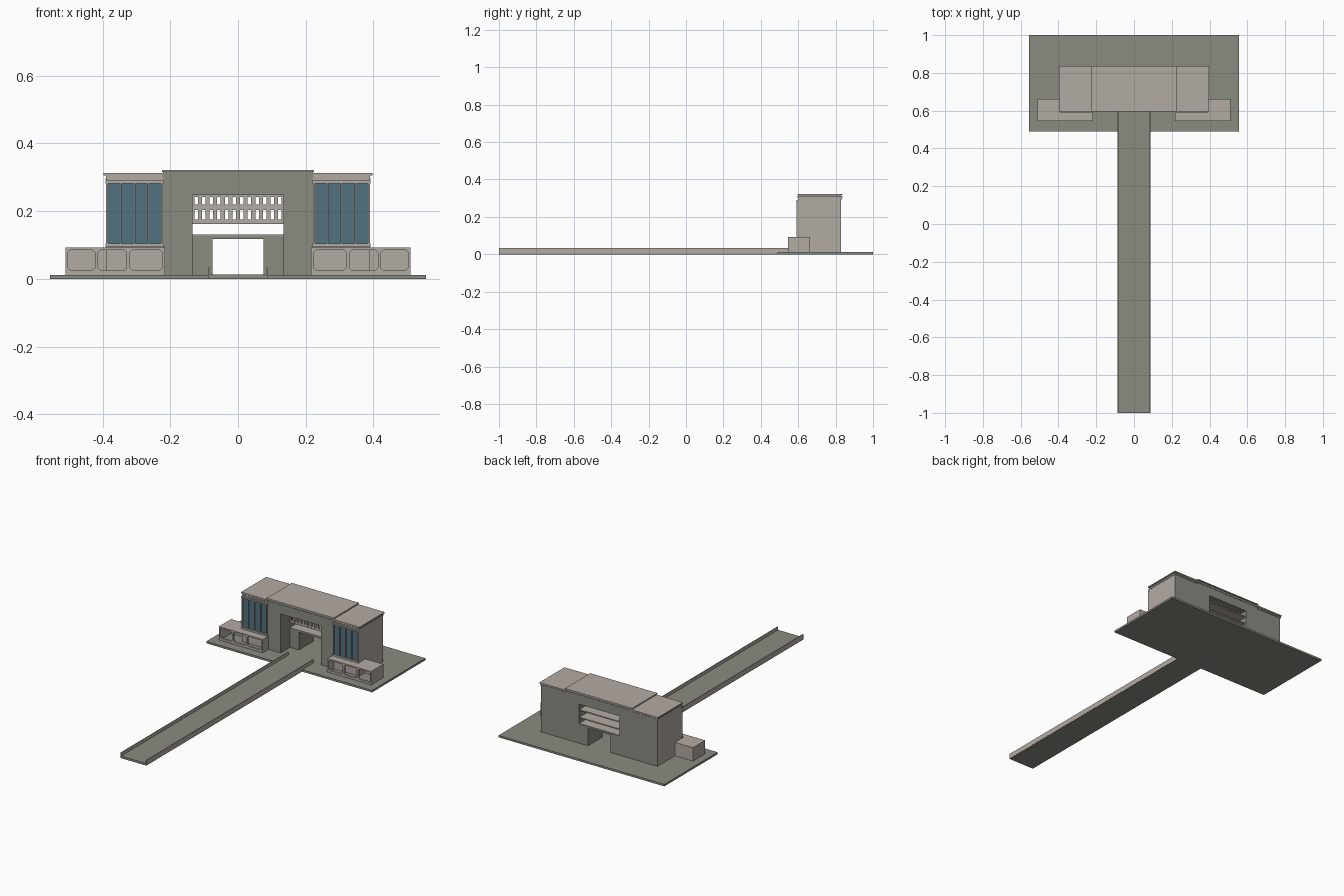
import bpy, bmesh

if "Cube" in bpy.data.objects:
    bpy.data.objects.remove(bpy.data.objects["Cube"])


def material(name, rgb):
    m = bpy.data.materials.new(name)
    m.diffuse_color = (*rgb, 1)
    m.use_nodes = True
    m.node_tree.nodes["Principled BSDF"].inputs["Base Color"].default_value = m.diffuse_color
    return m


STONE = material("pale_stone", (0.45, 0.405, 0.37))
GRAY = material("gray_concrete", (0.255, 0.26, 0.22))
GLASS = material("blue_glass", (0.085, 0.17, 0.215))


def boxes(name, mat, items, back_mat=None):
    """One object from boxes (x0, x1, y0, y1, z0, z1); back faces may differ."""
    bm = bmesh.new()
    for x0, x1, y0, y1, z0, z1 in items:
        made = bmesh.ops.create_cube(bm, size=1)["verts"]
        for v in made:
            v.co.x = x0 if v.co.x < 0 else x1
            v.co.y = y0 if v.co.y < 0 else y1
            v.co.z = z0 if v.co.z < 0 else z1
    bm.normal_update()
    me = bpy.data.meshes.new(name)
    me.materials.append(mat)
    if back_mat:
        me.materials.append(back_mat)
        for f in bm.faces:
            f.material_index = int(f.normal.y > 0.5)
    bm.to_mesh(me)
    bm.free()
    ob = bpy.data.objects.new(name, me)
    bpy.context.collection.objects.link(ob)
    return ob


def mirror(ob):
    ob.modifiers.new("mirror", "MIRROR")
    return ob


G = 0.012            # ground slab top
F, B = 0.60, 0.83    # front and back of the building

# Ground slab and long approach with low side walls
boxes("ground_slab", GRAY, [(-0.555, 0.555, 0.49, 1.0, 0, G)])
boxes("walkway", GRAY, [(-0.086, 0.086, -1.0, F, 0, G + 0.0008)])
mirror(boxes("walkway_wall", STONE, [(0.083, 0.0865, -1.0, F, 0.003, 0.033)]))

# Central block: two piers, a top beam and a recessed gate wall
mirror(boxes("central_pier", GRAY, [(0.135, 0.222, F, B, G, 0.316)]))
boxes("central_beam", GRAY, [(-0.135, 0.135, F, B, 0.248, 0.316)])
R = F + 0.09
mirror(boxes("gate_jamb", GRAY, [(0.075, 0.135, R, B, G, 0.118)]))
boxes("gate_lintel", GRAY, [(-0.135, 0.135, R, B, 0.118, 0.128)])
boxes("gate_top_slab", STONE, [(-0.135, 0.135, R, B - 0.002, 0.128, 0.131)])

# Pierced screen above the gate: deep shelves with short bars
boxes("screen_shelves", STONE, [
    (-0.135, 0.135, R, B - 0.004, 0.162, 0.168),
    (-0.135, 0.135, R, B - 0.004, 0.207, 0.214)])
bars, n = [], 12
pitch = 0.27 / n
for i in range(n + 1):
    x = -0.135 + i * pitch
    a, b = max(x - 0.006, -0.135), min(x + 0.006, 0.135)
    bars += [(a, b, R, R + 0.012, 0.168, 0.207),
             (a, b, R, R + 0.012, 0.214, 0.248)]
boxes("screen_bars", STONE, bars)
boxes("screen_rails", STONE, [
    (-0.135, 0.135, R + 0.001, R + 0.011, z0, z1) for z0, z1 in
    ((0.168, 0.176), (0.203, 0.207), (0.214, 0.219), (0.242, 0.248))])

# Roof of the central block
boxes("central_cornice", GRAY, [(-0.223, 0.223, F - 0.002, B + 0.002, 0.302, 0.306)])
boxes("central_roof", STONE, [(-0.225, 0.225, F - 0.005, B + 0.006, 0.316, 0.322)])

# Side wings with roofs and dentils
mirror(boxes("wing", STONE, [(0.222, 0.39, F, B, G, 0.305)], GRAY))
mirror(boxes("wing_roof", STONE, [
    (0.222, 0.397, F - 0.004, B + 0.006, 0.305, 0.312),
    (0.222, 0.393, F - 0.002, B + 0.003, 0.293, 0.297)]))
dentils = []
for i in range(14):
    x = 0.227 + i * 0.012
    dentils += [(x, x + 0.006, F - 0.003, F, 0.298, 0.305),
                (x, x + 0.006, B, B + 0.004, 0.298, 0.305)]
mirror(boxes("wing_dentils", STONE, dentils))

# Tall windows between slim columns
panes = [(0.227 + i * 0.0403, 0.263 + i * 0.0403) for i in range(4)]
mirror(boxes("window_glass", GLASS, [
    (a, b, F - 0.002, F, 0.104, 0.282) for a, b in panes]))
edges = [0.222] + [e for p in panes for e in p] + [0.39]
columns = [(edges[i], edges[i + 1], F - 0.009, F, 0.102, 0.284)
           for i in range(0, len(edges), 2)]
mirror(boxes("window_columns", STONE, columns))
mirror(boxes("window_sill_and_head", STONE, [
    (0.218, 0.392, F - 0.010, F, 0.094, 0.104),
    (0.218, 0.392, F - 0.010, F, 0.282, 0.290)]))

# Low arcades in front of the wings, open to the front
X0, X1, Y0, Y1, H = 0.216, 0.51, 0.545, 0.662, 0.093
T = 0.008
arcade = [
    (X0, X1, Y0, F, H - T, H), (0.39, X1, F, Y1, H - T, H),
    (X0, X0 + T, Y0, F, G, H - T), (X1 - T, X1, Y0, Y1, G, H - T),
    (0.39, X1 - T, Y1 - T, Y1, G, H - T),
    (X0 + T, X1 - T, Y0, Y0 + 0.012, G, G + 0.013)]
for x in (0.324, 0.418):
    arcade.append((x - 0.005, x + 0.005, Y0, Y0 + 0.012, G + 0.013, H - T))
mirror(boxes("arcade", STONE, arcade))

# Small chamfer pieces that soften the corners of the arcade openings
bm = bmesh.new()
bays = [(X0 + T, 0.319), (0.329, 0.413), (0.423, X1 - T)]
for a, b in bays:
    for x, sx in ((a, 1), (b, -1)):
        for z, sz in ((G + 0.013, 1), (H - T, -1)):
            tri = [(x, z), (x + sx * 0.007, z), (x, z + sz * 0.007)]
            face = bm.faces.new([bm.verts.new((px, Y0, pz)) for px, pz in tri])
            ext = bmesh.ops.extrude_face_region(bm, geom=[face])["geom"]
            for v in ext:
                if isinstance(v, bmesh.types.BMVert):
                    v.co.y += 0.012
bmesh.ops.recalc_face_normals(bm, faces=bm.faces)
me = bpy.data.meshes.new("arcade_corner")
bm.to_mesh(me)
bm.free()
me.materials.append(STONE)
corner = bpy.data.objects.new("arcade_corner", me)
bpy.context.collection.objects.link(corner)
mirror(corner)
